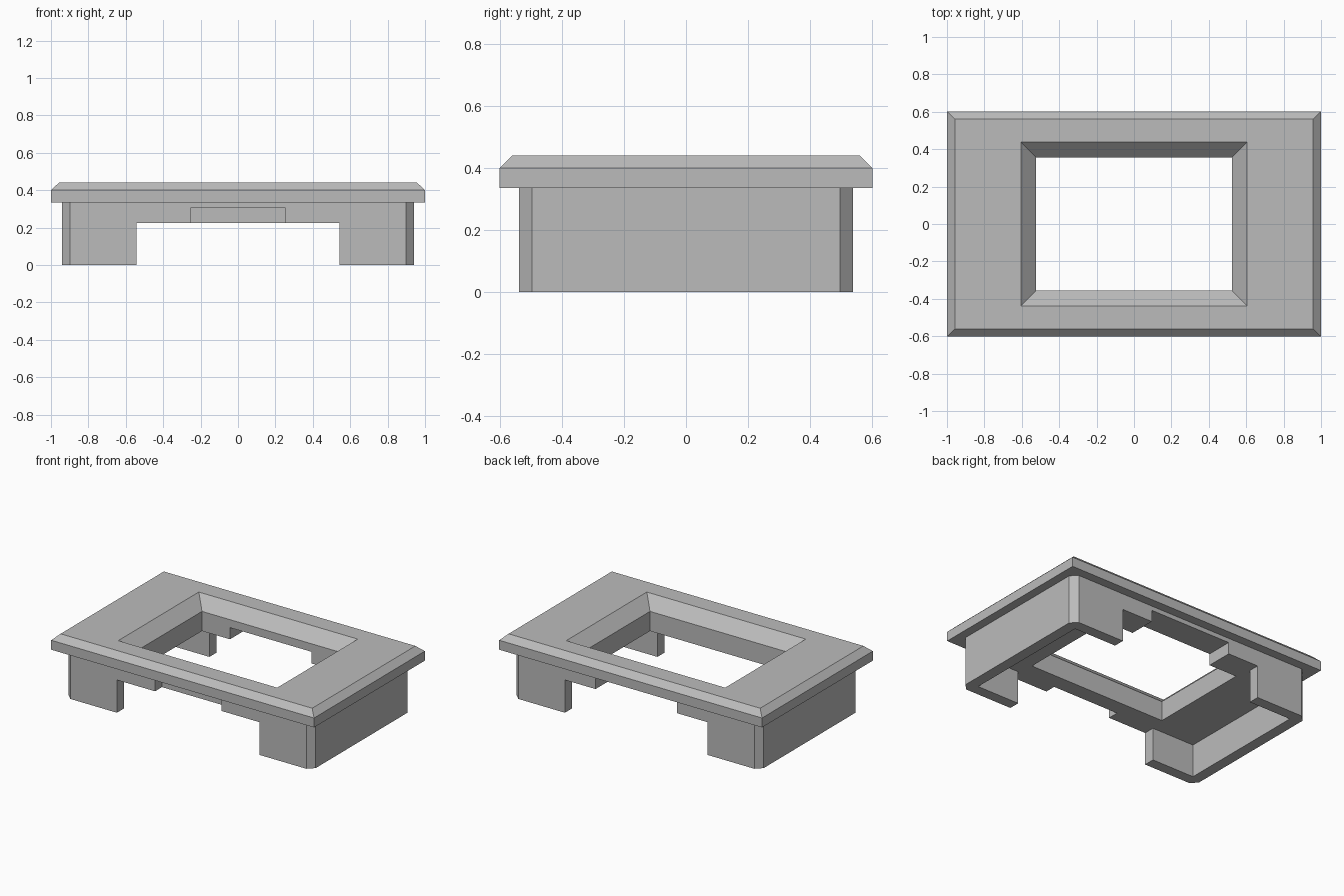
import bpy, bmesh

cube = bpy.data.objects.get("Cube")
if cube:
    bpy.data.objects.remove(cube, do_unlink=True)

grey = bpy.data.materials.new("plain grey")
grey.use_nodes = True
colour = (0.5, 0.5, 0.5, 1)
grey.diffuse_color = colour
grey.node_tree.nodes["Principled BSDF"].inputs["Base Color"].default_value = colour


def rect(hx, hy, cut=0):
    """Centred rectangle outline, with optional cut corners."""
    if not cut:
        return [(-hx, -hy), (hx, -hy), (hx, hy), (-hx, hy)]
    a, b = hx - cut, hy - cut
    return [(-a, -hy), (a, -hy), (hx, -b), (hx, b),
            (a, hy), (-a, hy), (-hx, b), (-hx, -b)]


def loft(name, layers, y=0):
    """Closed solid through (height, outline) layers, from the bottom up."""
    bm = bmesh.new()
    rings = [[bm.verts.new((px, py + y, z)) for px, py in outline]
             for z, outline in layers]
    n = len(rings[0])
    for low, high in zip(rings, rings[1:]):
        for i in range(n):
            j = (i + 1) % n
            bm.faces.new((low[i], low[j], high[j], high[i]))
    bm.faces.new(rings[0][::-1])
    bm.faces.new(rings[-1])
    bmesh.ops.recalc_face_normals(bm, faces=bm.faces)
    mesh = bpy.data.meshes.new(name)
    bm.to_mesh(mesh)
    bm.free()
    mesh.materials.append(grey)
    obj = bpy.data.objects.new(name, mesh)
    bpy.context.collection.objects.link(obj)
    return obj


def combine(target, tool, operation):
    """Apply a boolean and discard the tool."""
    mod = target.modifiers.new("boolean", 'BOOLEAN')
    mod.operation = operation
    mod.solver = 'EXACT'
    mod.object = tool
    bpy.context.view_layer.objects.active = target
    bpy.ops.object.modifier_apply(modifier=mod.name)
    bpy.data.objects.remove(tool, do_unlink=True)


def box_cutter(name, hx, y0, y1, top):
    outline = rect(hx, (y1 - y0) / 2)
    return loft(name, [(-0.1, outline), (top, outline)], (y0 + y1) / 2)


# Bevelled top plate joined to the skirt with clipped corners
frame = loft("bezel_frame", [(0.335, rect(1, 0.602)), (0.4, rect(1, 0.602)),
                             (0.44, rect(0.957, 0.561))])
skirt_outline = rect(0.94, 0.54, 0.042)
skirt = loft("skirt", [(0, skirt_outline), (0.38, skirt_outline)])
combine(frame, skirt, 'UNION')

# Hollow underside, leaving thin walls around the ends
combine(frame, box_cutter("cavity", 0.865, -0.465, 0.465, 0.225), 'DIFFERENCE')
# Wide gap between the legs, front and back
combine(frame, box_cutter("leg_gap", 0.543, -0.8, 0.8, 0.225), 'DIFFERENCE')
# Shallow front notch and deeper back notch reaching the window
combine(frame, box_cutter("front_notch", 0.253, -0.8, -0.465, 0.305), 'DIFFERENCE')
combine(frame, box_cutter("back_notch", 0.31, 0.3, 0.8, 0.305), 'DIFFERENCE')

# Window with sloped upper edges
window = loft("window", [(-0.1, rect(0.523, 0.356)), (0.36, rect(0.523, 0.356)),
                         (0.46, rect(0.625, 0.458))])
combine(frame, window, 'DIFFERENCE')
